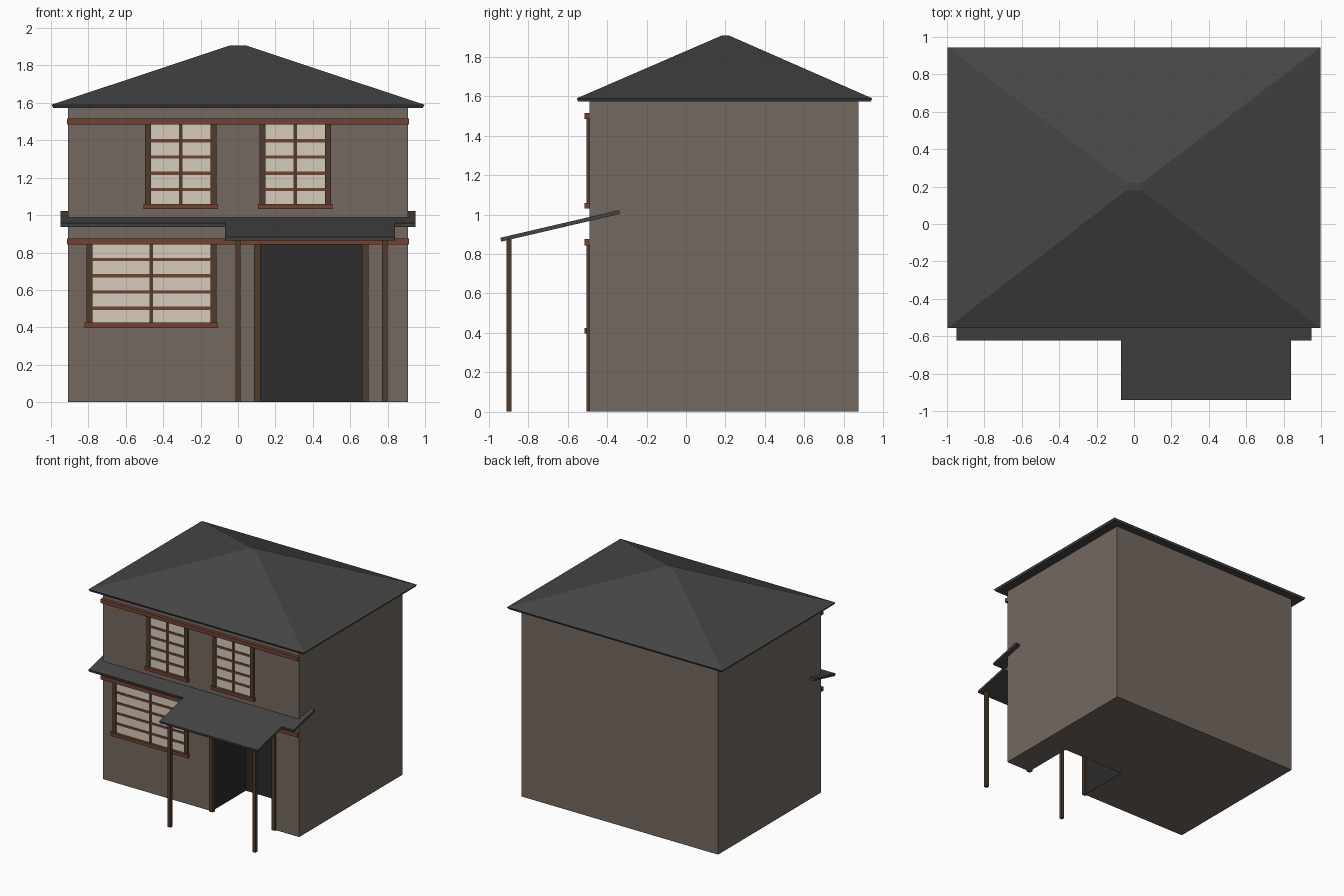
import bpy, bmesh
from mathutils import Vector

if "Cube" in bpy.data.objects:
    bpy.data.objects.remove(bpy.data.objects["Cube"])


def mat(name, r, g, b):
    m = bpy.data.materials.new(name)
    m.diffuse_color = (r, g, b, 1)
    m.use_nodes = True
    m.node_tree.nodes["Principled BSDF"].inputs["Base Color"].default_value = m.diffuse_color
    return m


WALL = mat("plaster", 0.17, 0.14, 0.115)
ROOF = mat("slate", 0.06, 0.06, 0.06)
DARK = mat("dark_interior", 0.025, 0.025, 0.025)
WOOD = mat("dark_wood", 0.08, 0.045, 0.025)
TRIM = mat("red_wood", 0.17, 0.055, 0.03)
PANE = mat("paper_pane", 0.66, 0.6, 0.5)


def make(name, verts, faces, material):
    me = bpy.data.meshes.new(name)
    me.from_pydata(verts, [], faces)
    bm = bmesh.new()
    bm.from_mesh(me)
    bmesh.ops.recalc_face_normals(bm, faces=bm.faces)
    bm.to_mesh(me)
    bm.free()
    me.materials.append(material)
    ob = bpy.data.objects.new(name, me)
    bpy.context.collection.objects.link(ob)
    return ob


def loft(name, rings, material):
    """Join equal-length closed rings and cap both ends."""
    n = len(rings[0])
    faces = [tuple(range(n)), tuple(range((len(rings) - 1) * n, len(rings) * n))]
    for k in range(len(rings) - 1):
        for i in range(n):
            j = (i + 1) % n
            faces.append((k*n + i, k*n + j, (k+1)*n + j, (k+1)*n + i))
    return make(name, [v for r in rings for v in r], faces, material)


def rect(x0, x1, y0, y1, z):
    return [(x0, y0, z), (x1, y0, z), (x1, y1, z), (x0, y1, z)]


def box(name, x, y, z, material):
    return loft(name, [rect(*x, *y, z[0]), rect(*x, *y, z[1])], material)


# House body with the entrance recess cut out and lined dark
body = box("house_body", (-0.91, 0.91), (-0.49, 0.875), (0, 1.585), WALL)
cutter = box("entrance_cutter", (0.10, 0.68), (-0.7, -0.04), (-0.2, 0.85), DARK)
cutter.hide_render = True
mod = body.modifiers.new("entrance", 'BOOLEAN')
mod.operation = 'DIFFERENCE'
mod.solver = 'EXACT'
mod.object = cutter
bpy.context.view_layer.objects.active = body
bpy.ops.object.modifier_apply(modifier="entrance")
bpy.data.objects.remove(cutter)
body.data.materials.clear()
body.data.materials.append(WALL)
body.data.materials.append(DARK)
for p in body.data.polygons:
    c = p.center
    inside = 0.09 < c.x < 0.69 and -0.45 < c.y < 0 and 0.01 < c.z < 0.86
    p.material_index = 1 if inside else 0

# Hipped main roof: eave lip, slopes, tiny flat top
loft("main_roof", [rect(-0.988, 0.988, -0.547, 0.937, 1.573),
                   rect(-0.997, 0.997, -0.555, 0.945, 1.59),
                   rect(-0.04, 0.04, 0.18, 0.22, 1.908)], ROOF)

# Lower sloping roof with the porch canopy stepping forward
plan = [(-0.95, -0.34), (-0.95, -0.622), (-0.07, -0.622), (-0.07, -0.942),
        (0.84, -0.942), (0.84, -0.622), (0.95, -0.622), (0.95, -0.34)]
slope = 0.233
top = [Vector((x, y, 0.882 + slope * (y + 0.945))) for x, y in plan]
off = Vector((0, slope, -1)).normalized() * 0.02
loft("lower_roof", [[v + off for v in top], top], ROOF)

# Porch posts and door jambs
for i, x in enumerate((0.0, 0.785)):
    box(f"porch_post_{i}", (x - 0.014, x + 0.014), (-0.912, -0.886), (0, 0.878), WOOD)
for i, x in enumerate((0.102, 0.68)):
    box(f"door_jamb_{i}", (x - 0.017, x + 0.017), (-0.505, -0.475), (0, 0.85), WOOD)

# Horizontal trim bands above each storey's openings
for name, z in (("lower_band", 0.86), ("upper_band", 1.5)):
    box(name, (-0.914, 0.914), (-0.516, -0.486), (z - 0.016, z + 0.016), TRIM)


def window(name, x0, x1, z0, z1):
    """Pane, side jambs, mullion, four glazing bars and sill; x0/x1 are outer jamb edges."""
    box(name + "_pane", (x0 + 0.015, x1 - 0.015), (-0.495, -0.48), (z0, z1), PANE)
    mid = (x0 + x1) / 2
    for i, x in enumerate((x0 + 0.016, x1 - 0.016)):
        box(f"{name}_jamb_{i}", (x - 0.016, x + 0.016), (-0.505, -0.48), (z0, z1), WOOD)
    box(name + "_mullion", (mid - 0.009, mid + 0.009), (-0.502, -0.485), (z0, z1), WOOD)
    for i in range(1, 5):
        z = z0 + (z1 - z0) * i / 5
        box(f"{name}_bar_{i}", (x0 + 0.02, x1 - 0.02), (-0.5, -0.485), (z - 0.009, z + 0.009), TRIM)
    box(name + "_sill", (x0 - 0.01, x1 + 0.01), (-0.516, -0.48), (z0 - 0.018, z0 + 0.01), TRIM)


window("upper_left_window", -0.496, -0.116, 1.05, 1.485)
window("upper_right_window", 0.116, 0.496, 1.05, 1.485)
window("lower_window", -0.81, -0.116, 0.415, 0.85)
